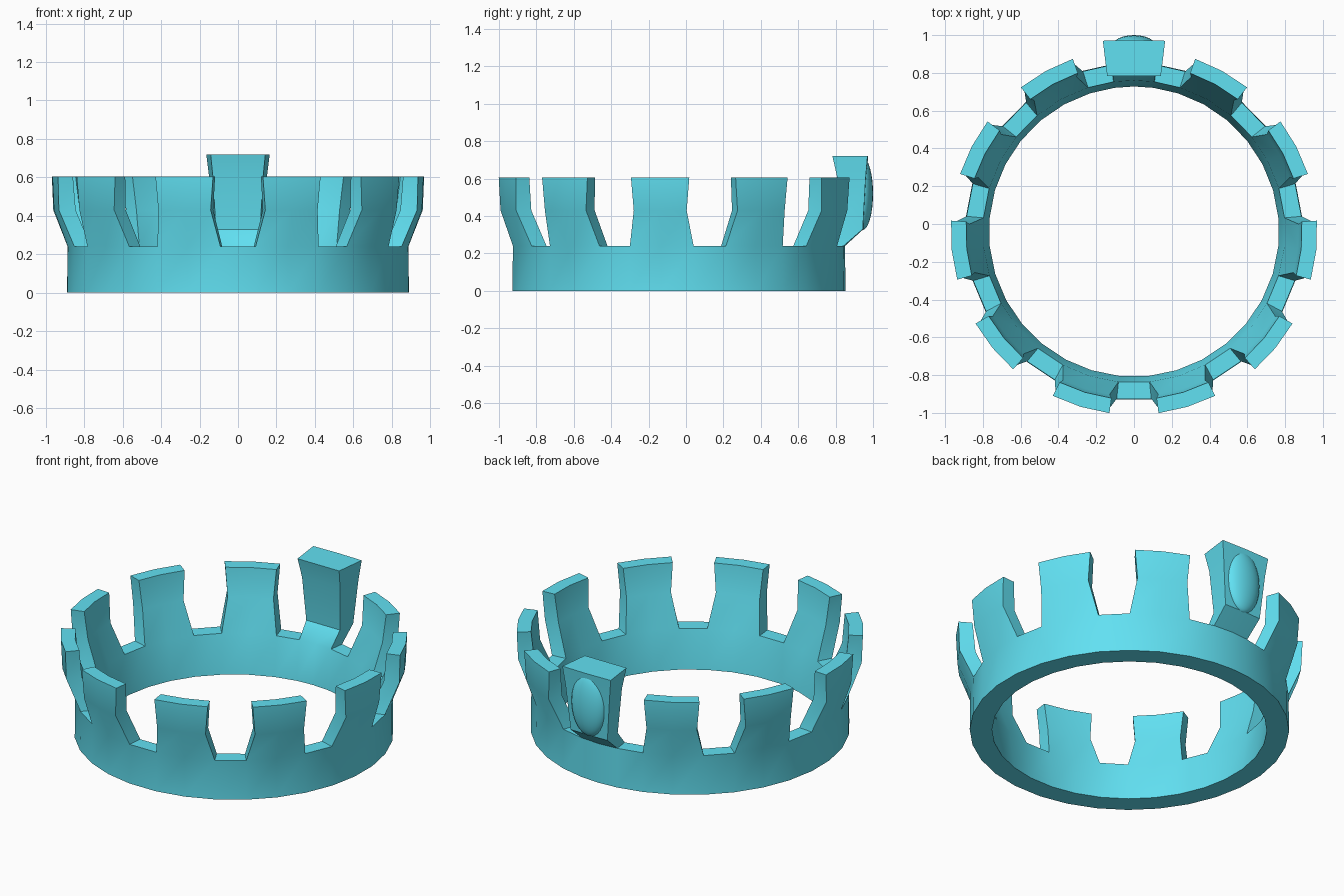
import bpy, bmesh
from math import sin, cos, radians

if "Cube" in bpy.data.objects:
    bpy.data.objects.remove(bpy.data.objects["Cube"])

CY = -0.04  # ring centre on y
mat = bpy.data.materials.new("cyan")
mat.diffuse_color = (0.12, 0.75, 0.89, 1)
mat.use_nodes = True
mat.node_tree.nodes["Principled BSDF"].inputs["Base Color"].default_value = mat.diffuse_color


def polar(r, deg, z):
    return (r * cos(radians(deg)), CY + r * sin(radians(deg)), z)


def section(mid, half, ro, ri, z):
    """Loop of six points: three outside, three back along the inside."""
    a = (mid - half, mid, mid + half)
    return [polar(ro, d, z) for d in a] + [polar(ri, d, z) for d in reversed(a)]


def finish(ob, angle):
    ob.data.materials.append(mat)
    bpy.ops.object.select_all(action='DESELECT')
    ob.select_set(True)
    bpy.context.view_layer.objects.active = ob
    bpy.ops.object.shade_smooth_by_angle(angle=radians(angle))


bm = bmesh.new()


def add_loop(pts):
    return [bm.verts.new(p) for p in pts]


def bridge(lo, hi):
    n = len(lo)
    for i in range(n):
        j = (i + 1) % n
        bm.faces.new((lo[i], lo[j], hi[j], hi[i]))


# Ten small merlons: (half angle, outer radius, inner radius, z)
merlon = [(8.5, 0.962, 0.872, 0.43), (9.3, 0.97, 0.89, 0.605)]
# Tall rear merlon: (outer half width, inner half width, outer y, inner y, z)
tall = [(0.125, 0.115, 0.945, 0.83, 0.33),
        (0.15, 0.13, 0.96, 0.81, 0.60),
        (0.165, 0.142, 0.97, 0.783, 0.72)]

right = [-73 + 33.55 * k for k in range(5)]
angles = right + [90] + [180 - a for a in reversed(right)]
bases = []
for a in angles:
    rear = a == 90
    half = 7.8 if rear else 11.1
    bottom = add_loop(section(a, half, 0.893, 0.768, 0))
    rim = add_loop(section(a, half, 0.89, 0.80, 0.24))
    bases.append((bottom, rim))
    # band wall below the merlon
    for i in (0, 1, 3, 4):
        bm.faces.new((bottom[i], bottom[i + 1], rim[i + 1], rim[i]))
    for i in (0, 1):
        bm.faces.new((bottom[i], bottom[5 - i], bottom[4 - i], bottom[i + 1]))
    # merlon above the rim
    prev = rim
    if rear:
        sections = [[(wo, yo, z), (0, yo + 0.004, z), (-wo, yo, z),
                     (-wi, yi, z), (0, yi, z), (wi, yi, z)]
                    for wo, wi, yo, yi, z in tall]
    else:
        sections = [section(a, *m) for m in merlon]
    for s in sections:
        loop = add_loop(s)
        bridge(prev, loop)
        prev = loop
    for i in (0, 1):
        bm.faces.new((prev[i], prev[i + 1], prev[4 - i], prev[5 - i]))

# Band across each gap
for k, (b0, r0) in enumerate(bases):
    b1, r1 = bases[(k + 1) % len(bases)]
    bm.faces.new((b0[2], b1[0], r1[0], r0[2]))   # outer wall
    bm.faces.new((b1[5], b0[3], r0[3], r1[5]))   # inner wall
    bm.faces.new((r0[2], r1[0], r1[5], r0[3]))   # rim
    bm.faces.new((b1[0], b0[2], b0[3], b1[5]))   # underside

bmesh.ops.recalc_face_normals(bm, faces=bm.faces)
me = bpy.data.meshes.new("crown_band")
bm.to_mesh(me)
bm.free()
crown = bpy.data.objects.new("crown_band", me)
bpy.context.collection.objects.link(crown)
finish(crown, 40)

# Oval gem on the back of the tall merlon
bpy.ops.mesh.primitive_uv_sphere_add(segments=24, ring_count=16, radius=1,
                                     location=(0, 0.943, 0.52))
gem = bpy.context.object
gem.name = "oval_gem"
gem.scale = (0.115, 0.057, 0.195)
finish(gem, 60)
